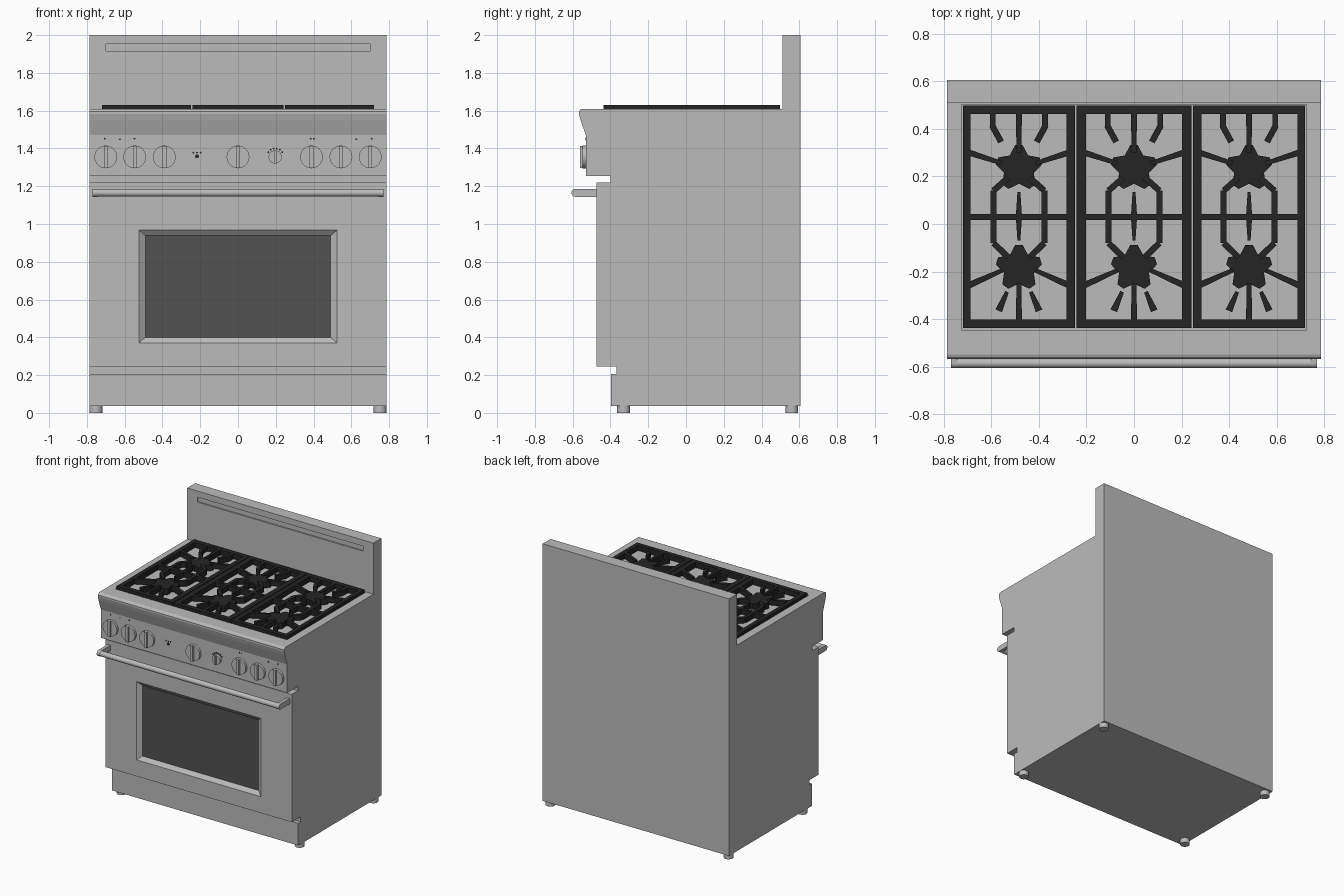
import bpy, bmesh, math
from mathutils import Vector, Matrix

if "Cube" in bpy.data.objects:
    bpy.data.objects.remove(bpy.data.objects["Cube"])


def material(name, v):
    m = bpy.data.materials.new(name)
    m.diffuse_color = (v, v, v, 1)
    m.use_nodes = True
    m.node_tree.nodes["Principled BSDF"].inputs["Base Color"].default_value = m.diffuse_color
    return m


STEEL = material("brushed_steel", 0.5)
GLASS = material("dark_glass", 0.085)
IRON = material("black_iron", 0.018)


def prism(bm, pts, vec):
    """Extrude a closed polygon of 3D points along vec."""
    f = bm.faces.new([bm.verts.new(p) for p in pts])
    g = bmesh.ops.extrude_face_region(bm, geom=[f], use_keep_orig=True)
    bmesh.ops.translate(bm, vec=vec, verts=[e for e in g["geom"] if isinstance(e, bmesh.types.BMVert)])


def box(bm, x0, x1, y0, y1, z0, z1):
    prism(bm, [(x0, y0, z0), (x1, y0, z0), (x1, y1, z0), (x0, y1, z0)], (0, 0, z1 - z0))


def cyl(bm, center, r, depth, axis, seg=32):
    rot = Vector((0, 0, 1)).rotation_difference(Vector(axis)).to_matrix().to_4x4()
    bmesh.ops.create_cone(bm, cap_ends=True, segments=seg, radius1=r, radius2=r, depth=depth,
                          matrix=Matrix.Translation(center) @ rot)


def finish(name, bm, mat, smooth=False):
    bmesh.ops.recalc_face_normals(bm, faces=bm.faces)
    me = bpy.data.meshes.new(name)
    bm.to_mesh(me)
    bm.free()
    ob = bpy.data.objects.new(name, me)
    bpy.context.collection.objects.link(ob)
    me.materials.append(mat)
    if smooth:
        bpy.ops.object.select_all(action='DESELECT')
        ob.select_set(True)
        bpy.context.view_layer.objects.active = ob
        bpy.ops.object.shade_smooth_by_angle(angle=math.radians(30))
    return ob


def cut(ob, cutter):
    """Subtract cutter from ob, then remove the cutter."""
    mod = ob.modifiers.new("cut", 'BOOLEAN')
    mod.operation = 'DIFFERENCE'
    mod.solver = 'EXACT'
    mod.object = cutter
    dg = bpy.context.evaluated_depsgraph_get()
    me = bpy.data.meshes.new_from_object(ob.evaluated_get(dg))
    ob.modifiers.clear()
    ob.data = me
    bpy.data.objects.remove(cutter)


# Body: one side profile (y, z) extruded across the width
W = 0.787
profile = [(0.605, 0.037), (0.605, 2.0), (0.51, 2.0), (0.51, 1.61), (-0.548, 1.61), (-0.56, 1.605),
           (-0.567, 1.595), (-0.567, 1.582), (-0.558, 1.55), (-0.537, 1.49), (-0.53, 1.47),
           (-0.53, 1.253), (-0.4, 1.253), (-0.4, 1.22), (-0.475, 1.22), (-0.475, 0.245),
           (-0.367, 0.245), (-0.367, 0.207), (-0.397, 0.207), (-0.397, 0.037)]
bm = bmesh.new()
prism(bm, [(-W, y, z) for y, z in profile], (2 * W, 0, 0))
body = finish("range_body", bm, STEEL)

# Cooktop well
bm = bmesh.new()
box(bm, -0.725, 0.725, -0.445, 0.503, 1.575, 1.7)
cut(body, finish("well_cutter", bm, STEEL))

# Shallow slot in the back guard
bm = bmesh.new()
box(bm, -0.70, 0.70, 0.4, 0.52, 1.915, 1.953)
cut(body, finish("slot_cutter", bm, STEEL))

# Window recess with sloped sides
bm = bmesh.new()
rings = []
for x, z0, z1, y in ((0.525, 0.37, 0.968, -0.475), (0.49, 0.40, 0.938, -0.45)):
    rings.append([bm.verts.new(p) for p in ((-x, y, z0), (x, y, z0), (x, y, z1), (-x, y, z1))])
front = [bm.verts.new(v.co + Vector((0, -0.05, 0))) for v in rings[0]]
rings.insert(0, front)
for a, b in zip(rings, rings[1:]):
    for i in range(4):
        j = (i + 1) % 4
        bm.faces.new((a[i], a[j], b[j], b[i]))
bm.faces.new(rings[0])
bm.faces.new(rings[-1])
cut(body, finish("window_cutter", bm, STEEL))

# Window glass
bm = bmesh.new()
box(bm, -0.49, 0.49, -0.453, -0.447, 0.40, 0.938)
finish("window_glass", bm, GLASS)

# Feet
bm = bmesh.new()
for x in (-0.752, 0.752):
    for y in (-0.33, 0.56):
        cyl(bm, (x, y, 0.02), 0.034, 0.04, (0, 0, 1), 24)
finish("feet", bm, STEEL, True)

# Door handle: round bar and two rounded end brackets
bm = bmesh.new()
cyl(bm, (0, -0.585, 1.165), 0.02, 1.52, (1, 0, 0), 24)
finish("handle_bar", bm, STEEL, True)
bm = bmesh.new()
arc = [(-0.585 - 0.021 * math.sin(a), 1.165 + 0.021 * math.cos(a))
       for a in (math.pi * i / 12 for i in range(13))]
for x in (-0.77, 0.745):
    prism(bm, [(x, y, z) for y, z in [(-0.47, 1.186)] + arc + [(-0.47, 1.144)]], (0.025, 0, 0))
finish("handle_brackets", bm, STEEL, True)

# Control knobs with a raised vertical grip
KZ = 1.355
for i, x in enumerate((-0.70, -0.547, -0.39, 0, 0.389, 0.545, 0.70, 0.197)):
    r = 0.035 if i == 7 else 0.06
    bm = bmesh.new()
    cyl(bm, (x, -0.538, KZ), r, 0.02, (0, 1, 0), 40)
    g = r * 0.17
    box(bm, x - g, x + g, -0.562, -0.545, KZ - r * 0.98, KZ + r * 0.98)
    finish("control_knob_%d" % (i + 1), bm, STEEL, True)

# Small printed dots and indicator on the control panel
bm = bmesh.new()
dots = [(-0.705, 1.452), (-0.625, 1.448), (-0.548, 1.452), (0.385, 1.452), (0.402, 1.452),
        (0.627, 1.448), (0.708, 1.452), (-0.236, 1.378), (-0.217, 1.378), (-0.198, 1.378)]
dots += [(0.197 + 0.045 * math.cos(a), KZ + 0.045 * math.sin(a))
         for a in (math.radians(d) for d in (35, 57, 79, 101, 123, 145))]
for x, z in dots:
    cyl(bm, (x, -0.531, z), 0.005, 0.004, (0, 1, 0), 8)
cyl(bm, (-0.217, -0.532, 1.358), 0.01, 0.006, (0, 1, 0), 16)
finish("panel_dots", bm, IRON)

# Cooktop grates
Z0, Z1 = 1.59, 1.63


def bar(bm, p, q, w0, w1=None):
    """Tapered flat bar between two plan points."""
    p, q = Vector(p), Vector(q)
    d = (q - p).normalized()
    n = Vector((-d.y, d.x))
    w1 = w1 or w0
    pts = [p + n * w0 / 2, p - n * w0 / 2, q - n * w1 / 2, q + n * w1 / 2]
    prism(bm, [(v.x, v.y, Z0) for v in pts], (0, 0, Z1 - Z0))


def grate(name, x0, x1, wl, wr):
    bm = bmesh.new()
    cx = (x0 + x1) / 2
    # Outer frame and cross bar
    box(bm, x0, x0 + wl, -0.437, 0.498, Z0, Z1)
    box(bm, x1 - wr, x1, -0.437, 0.498, Z0, Z1)
    box(bm, x0, x1, 0.463, 0.498, Z0, Z1)
    box(bm, x0, x1, -0.437, -0.402, Z0, Z1)
    box(bm, x0, x1, 0.017, 0.041, Z0, Z1)
    # Centre fingers
    bar(bm, (cx, 0.47), (cx, 0.30), 0.026, 0.02)
    bar(bm, (cx, -0.41), (cx, -0.25), 0.026, 0.02)
    bar(bm, (cx, 0.03), (cx, 0.135), 0.026, 0.012)
    bar(bm, (cx, 0.03), (cx, -0.07), 0.026, 0.012)
    for s in (-1, 1):
        def at(x, y):
            return (cx + s * x, y)
        # Bent corner fingers
        bar(bm, at(0.11, 0.47), at(0.11, 0.405), 0.024)
        bar(bm, at(0.113, 0.415), at(0.075, 0.345), 0.026)
        bar(bm, at(0.085, -0.365), at(0.05, -0.285), 0.03, 0.016)
        # Side fingers
        bar(bm, at(0.215, 0.302), at(0.07, 0.255), 0.026, 0.018)
        bar(bm, at(0.215, -0.26), at(0.07, -0.195), 0.028, 0.018)
        # Eight-sided loop around the middle
        loop = [(0.045, 0.195), (0.107, 0.14), (0.107, -0.08), (0.045, -0.14)]
        for a, b in zip(loop, loop[1:]):
            bar(bm, at(*a), at(*b), 0.026)
    finish(name, bm, IRON)
    # Star-shaped burners under the grate
    bm = bmesh.new()
    for cy in (0.235, -0.185):
        star = []
        for k in range(5):
            a = math.pi / 2 + k * math.tau / 5
            for da, r in ((-0.16, 0.098), (0.16, 0.098), (math.pi / 5, 0.066)):
                star.append((cx + r * math.cos(a + da), cy + r * math.sin(a + da), 1.57))
        prism(bm, star, (0, 0, 0.05))
    finish(name.replace("grate", "burners"), bm, IRON)


grate("left_grate", -0.72, -0.248, 0.033, 0.036)
grate("middle_grate", -0.242, 0.242, 0.04, 0.04)
grate("right_grate", 0.248, 0.72, 0.036, 0.033)
